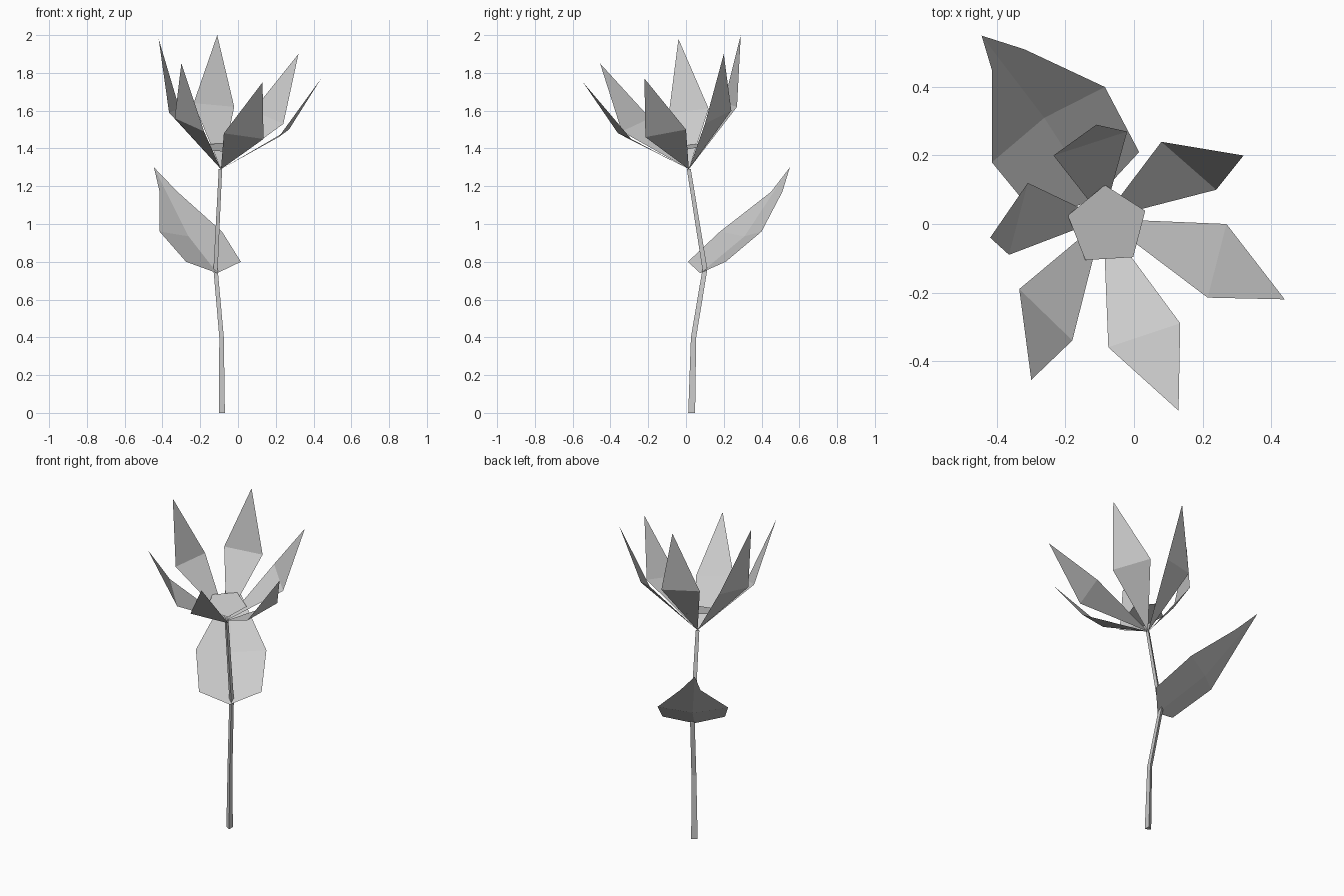
import bpy
import bmesh
from math import cos, sin, pi
from mathutils import Vector

default_cube = bpy.data.objects.get("Cube")
if default_cube:
    bpy.data.objects.remove(default_cube, do_unlink=True)

# Single plain grey material
grey = bpy.data.materials.new("plain_grey")
grey.use_nodes = True
colour = (0.6, 0.6, 0.6, 1.0)
grey.diffuse_color = colour
for node in grey.node_tree.nodes:
    if node.type == 'BSDF_PRINCIPLED':
        node.inputs["Base Color"].default_value = colour


def build(name, points, faces, face_up=False):
    """Make a flat-shaded object; thin sheets get their normals turned upward."""
    bm = bmesh.new()
    verts = [bm.verts.new(p) for p in points]
    for face in faces:
        bm.faces.new([verts[i] for i in face])
    bmesh.ops.recalc_face_normals(bm, faces=bm.faces)
    bm.normal_update()
    if face_up and sum(f.normal.z for f in bm.faces) < 0:
        bmesh.ops.reverse_faces(bm, faces=bm.faces)
    mesh = bpy.data.meshes.new(name)
    bm.to_mesh(mesh)
    bm.free()
    mesh.materials.append(grey)
    obj = bpy.data.objects.new(name, mesh)
    bpy.context.collection.objects.link(obj)
    return obj


flower_base = Vector((-0.09, 0.015, 1.29))

# Stem: a three-sided tube along a bent path, tapering upward
path = [(-0.08, 0.03, 0), (-0.083, 0.04, 0.4), (-0.115, 0.1, 0.76), flower_base]
radii = [0.021, 0.016, 0.015, 0.012]
sides = 3
rings = []
for centre, radius in zip(path, radii):
    for i in range(sides):
        angle = pi + 2 * pi * i / sides
        rings.append(Vector(centre) + Vector((cos(angle), sin(angle), 0)) * radius)
walls = [(r * sides + i, r * sides + (i + 1) % sides,
          (r + 1) * sides + (i + 1) % sides, (r + 1) * sides + i)
         for r in range(len(path) - 1) for i in range(sides)]
last = len(rings) - sides
caps = [tuple(range(sides)), tuple(range(last, last + sides))]
build("stem", rings, walls + caps)

# Petals: a kite folded across its widest line (side, other side, tip)
petals = {
    "petal_right": [(-0.31, 0.12, 1.61), (-0.365, -0.09, 1.59), (-0.42, -0.04, 1.98)],
    "petal_back": [(-0.02, 0.27, 1.62), (-0.235, 0.2, 1.64), (-0.11, 0.29, 2.0)],
    "petal_front_right": [(-0.335, -0.19, 1.56), (-0.18, -0.34, 1.49), (-0.3, -0.455, 1.85)],
    "petal_front": [(-0.075, -0.36, 1.48), (0.135, -0.29, 1.45), (0.13, -0.545, 1.75)],
    "petal_left": [(0.215, -0.215, 1.46), (0.27, 0.0, 1.5), (0.44, -0.22, 1.77)],
    "petal_back_left": [(0.24, 0.1, 1.53), (0.08, 0.24, 1.6), (0.32, 0.2, 1.9)],
}
for name, outline in petals.items():
    build(name, [flower_base] + outline, [(0, 1, 2), (1, 3, 2)], face_up=True)

# Flower centre: a slightly tilted five-sided disc
centre = Vector((-0.078, -0.005, 1.403))
disc = []
for i in range(5):
    angle = pi / 2 + 0.06 + 2 * pi * i / 5
    x, y = 0.119 * cos(angle), 0.119 * sin(angle)
    disc.append(centre + Vector((x, y, 0.2 * y - 0.1 * x)))
build("flower_centre", disc, [tuple(range(5))], face_up=True)

# Leaf: two edges either side of a sunken midrib, from base to tip
leaf_base = (-0.11, 0.075, 0.74)
leaf_tip = (-0.445, 0.55, 1.3)
midrib = (-0.262, 0.31, 0.935)
edge_a = [(-0.275, 0.01, 0.8), (-0.415, 0.18, 0.96), (-0.415, 0.45, 1.17)]
edge_b = [(0.015, 0.21, 0.8), (-0.085, 0.4, 0.96), (-0.32, 0.51, 1.17)]
leaf_points = [leaf_base, midrib, leaf_tip] + edge_a + edge_b
leaf_faces = []
for low, mid, high in ((3, 4, 5), (6, 7, 8)):
    leaf_faces += [(0, low, mid, 1), (1, mid, high, 2)]
build("leaf", leaf_points, leaf_faces, face_up=True)
